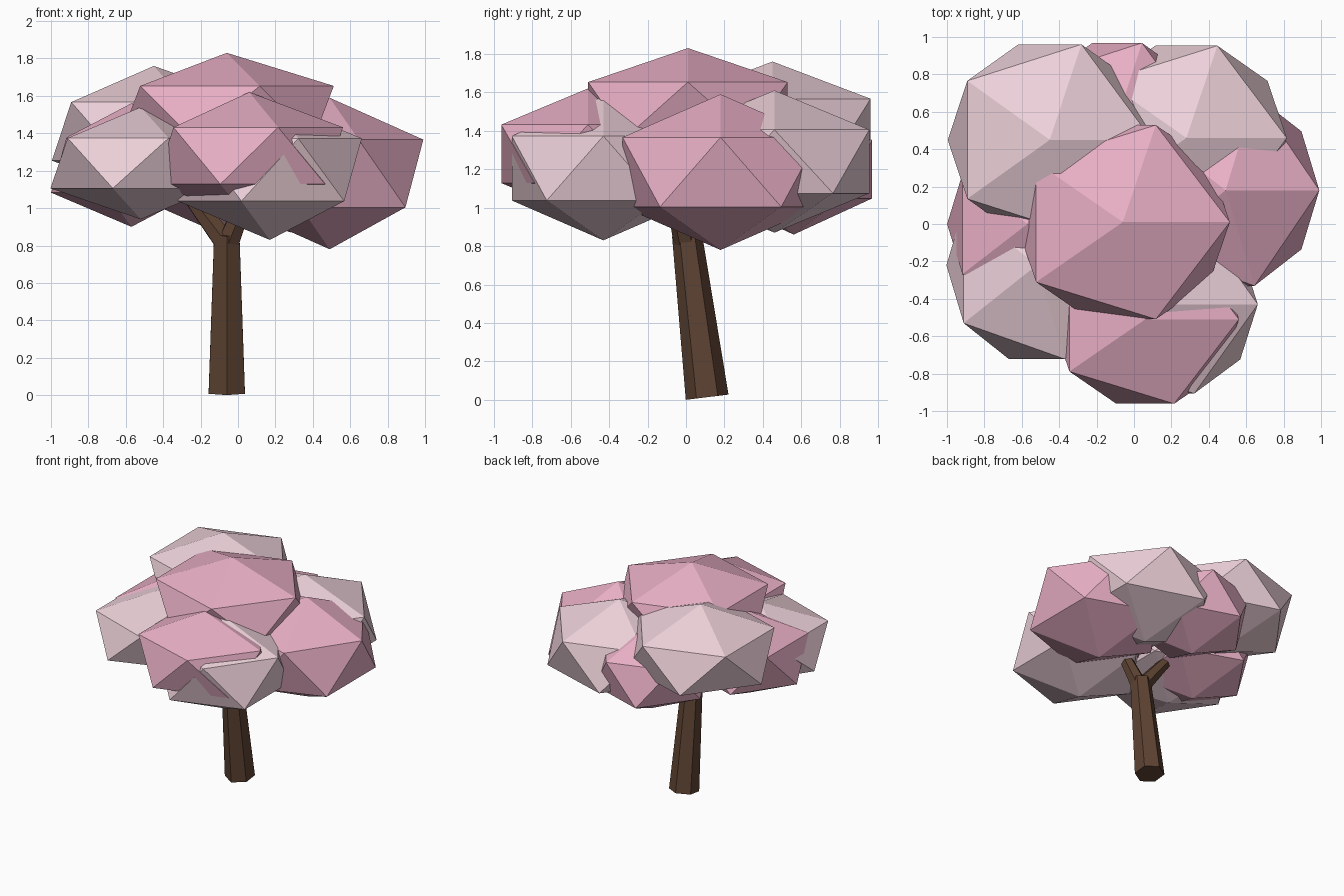
import bpy
from mathutils import Vector

if "Cube" in bpy.data.objects:
    bpy.data.objects.remove(bpy.data.objects["Cube"])


def material(name, rgb):
    m = bpy.data.materials.new(name)
    m.diffuse_color = (*rgb, 1)
    m.use_nodes = True
    m.node_tree.nodes["Principled BSDF"].inputs["Base Color"].default_value = m.diffuse_color
    return m


pink = material("pink_leaf", (0.81, 0.43, 0.56))
pale = material("pale_leaf", (0.85, 0.64, 0.70))
bark = material("bark", (0.11, 0.055, 0.032))


def foliage(name, centre, size, mat):
    """Flattened icosahedron clump of blossom."""
    bpy.ops.mesh.primitive_ico_sphere_add(subdivisions=1, radius=1, location=centre)
    ob = bpy.context.object
    ob.name = name
    ob.scale = size
    ob.data.materials.append(mat)


def limb(name, start, end, r1, r2):
    """Tapered six-sided limb between two points."""
    a, b = Vector(start), Vector(end)
    d = b - a
    bpy.ops.mesh.primitive_cone_add(vertices=6, radius1=r1, radius2=r2,
                                    depth=d.length, location=(a + b) / 2)
    ob = bpy.context.object
    ob.name = name
    ob.rotation_mode = 'QUATERNION'
    ob.rotation_quaternion = Vector((0, 0, 1)).rotation_difference(d)
    ob.data.materials.append(bark)


# Blossom clumps
foliage("top_foliage", (-0.06, 0.01, 1.51), (0.64, 0.61, 0.32), pink)
foliage("front_foliage", (0.06, -0.51, 1.28), (0.56, 0.53, 0.34), pink)
foliage("front_left_foliage", (-0.52, -0.22, 1.24), (0.54, 0.59, 0.30), pale)
foliage("front_right_foliage", (0.17, -0.43, 1.205), (0.55, 0.56, 0.375), pale)
foliage("right_foliage", (0.49, 0.18, 1.185), (0.56, 0.60, 0.405), pink)
foliage("back_right_foliage", (0.28, 0.46, 1.24), (0.60, 0.58, 0.37), pale)
foliage("back_left_foliage", (-0.45, 0.45, 1.41), (0.61, 0.60, 0.35), pale)
foliage("left_foliage", (-0.57, 0.0, 1.23), (0.48, 0.51, 0.33), pink)
foliage("back_foliage", (-0.09, 0.56, 1.20), (0.48, 0.48, 0.34), pink)

# Leaning trunk and forked branches
limb("trunk", (-0.06, 0.11, 0.014), (-0.06, 0.005, 0.86), 0.112, 0.078)
limb("left_branch", (-0.07, 0.005, 0.82), (-0.30, 0.05, 1.12), 0.065, 0.04)
limb("right_branch", (-0.05, 0.0, 0.82), (0.08, -0.08, 1.15), 0.065, 0.04)
